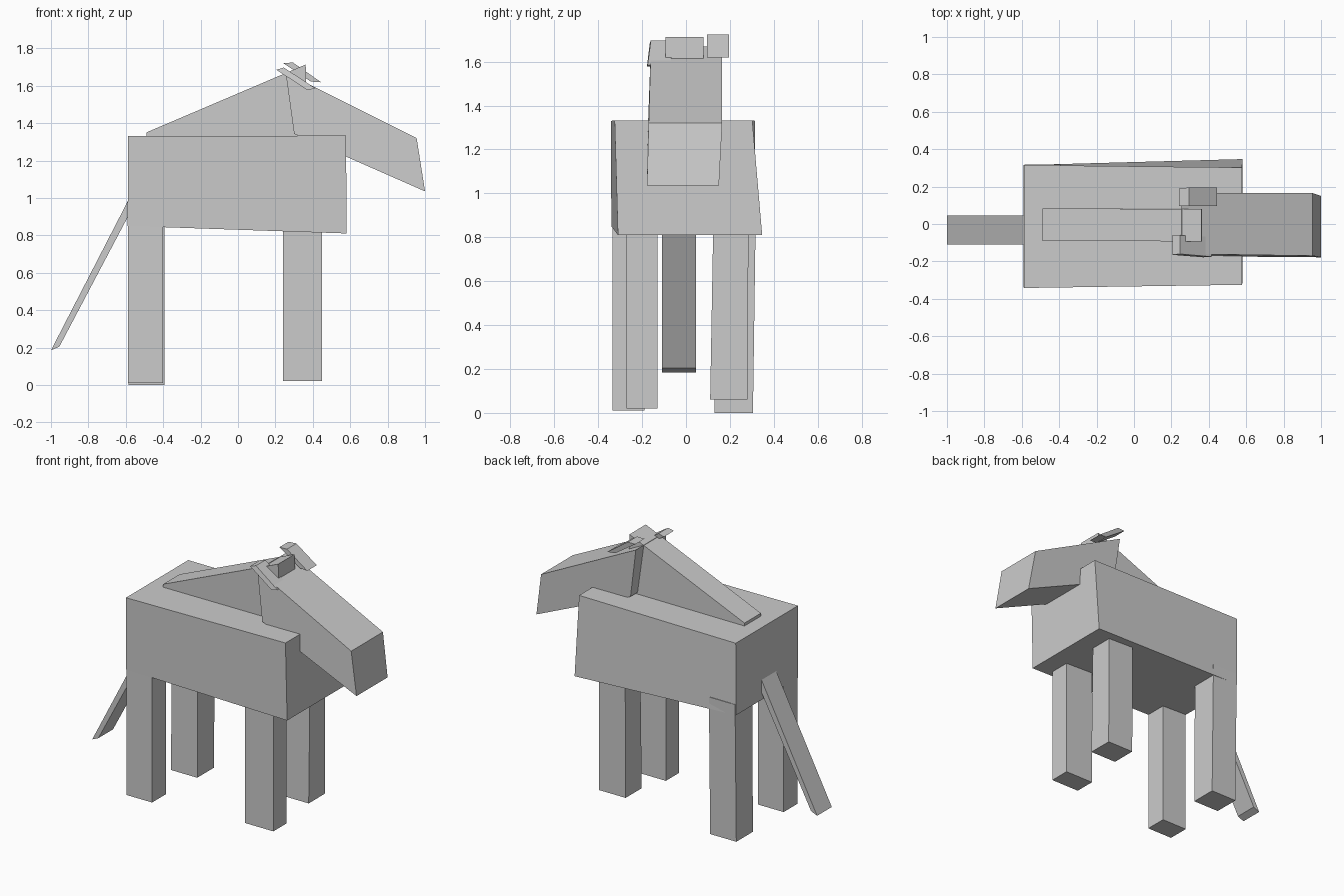
import bpy


def block(name, profile):
    """Four-sided solid: each profile point is (x, z, y_near, y_far)."""
    n = len(profile)
    verts = [(x, a, z) for x, z, a, b in profile] + [(x, b, z) for x, z, a, b in profile]
    faces = [tuple(range(n))[::-1], tuple(range(n, 2 * n))]
    faces += [(i, (i + 1) % n, n + (i + 1) % n, n + i) for i in range(n)]
    mesh = bpy.data.meshes.new(name)
    # profiles run clockwise seen from the front
    mesh.from_pydata(verts, [], [f for f in faces])
    mesh.update()
    obj = bpy.data.objects.new(name, mesh)
    bpy.context.collection.objects.link(obj)
    import bmesh
    bm = bmesh.new()
    bm.from_mesh(mesh)
    bmesh.ops.recalc_face_normals(bm, faces=bm.faces)
    bm.to_mesh(mesh)
    bm.free()
    return obj


def leg(name, x0, x1, z0, z1, bottom, top):
    block(name, [(x0, z0, *bottom), (x0, z1, *top), (x1, z1, *top), (x1, z0, *bottom)])


# body, slightly skewed
block("body", [(-0.59, 0.85, -0.34, 0.315), (-0.588, 1.33, -0.342, 0.315),
               (0.578, 1.333, -0.325, 0.302), (0.58, 0.81, -0.31, 0.347)])

# legs
leg("back_leg_right", -0.588, -0.40, 0.01, 0.9, (-0.335, -0.19), (-0.335, -0.19))
leg("back_leg_left", -0.585, -0.392, 0.0, 0.92, (0.13, 0.305), (0.135, 0.318))
leg("front_leg_right", 0.24, 0.45, 0.02, 0.9, (-0.27, -0.13), (-0.27, -0.13))
leg("front_leg_left", 0.25, 0.445, 0.06, 0.9, (0.11, 0.28), (0.125, 0.285))

# tail
block("tail", [(-1.0, 0.185, -0.11, 0.045), (-0.57, 1.02, -0.11, 0.045),
               (-0.525, 1.02, -0.11, 0.045), (-0.955, 0.205, -0.11, 0.045)])

# neck with mane
block("neck", [(-0.49, 1.30, -0.09, 0.083), (-0.49, 1.35, -0.09, 0.083),
               (0.362, 1.713, -0.093, 0.08), (0.37, 1.30, -0.09, 0.083)])

# head
block("head", [(0.30, 1.343, -0.172, 0.157), (0.255, 1.67, -0.16, 0.165),
               (0.955, 1.32, -0.17, 0.165), (1.0, 1.035, -0.178, 0.15)])

# ears
block("ear_right", [(0.205, 1.685, -0.165, -0.06), (0.245, 1.697, -0.16, -0.06),
                    (0.415, 1.585, -0.175, -0.07), (0.37, 1.577, -0.178, -0.075)])
block("ear_left", [(0.24, 1.722, 0.095, 0.19), (0.295, 1.723, 0.095, 0.195),
                   (0.445, 1.618, 0.095, 0.195), (0.39, 1.622, 0.095, 0.19)])
